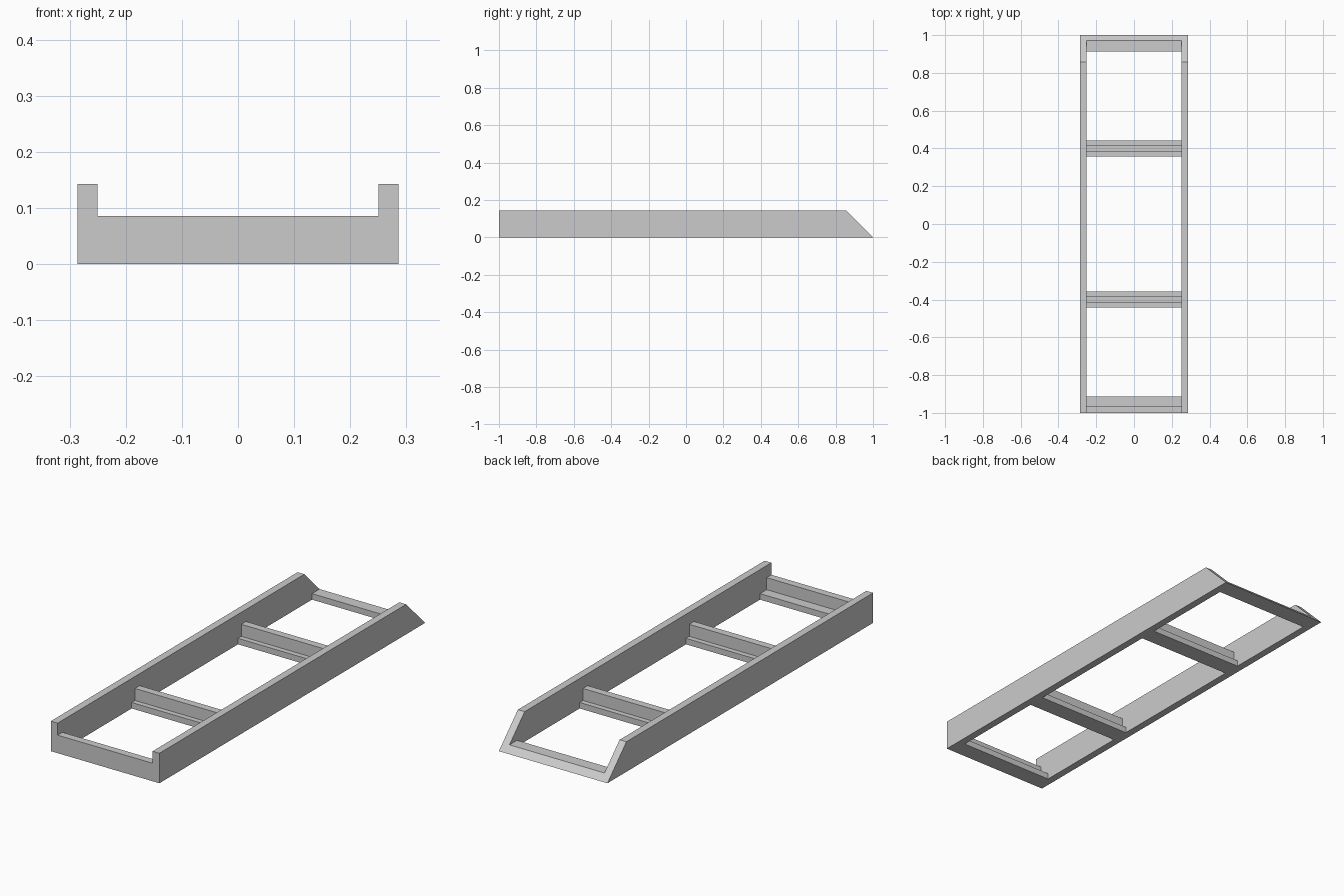
import bpy
import bmesh

cube = bpy.data.objects.get("Cube")
if cube:
    bpy.data.objects.remove(cube, do_unlink=True)

GREY = (0.6, 0.6, 0.6, 1)
mat = bpy.data.materials.new("plain grey")
mat.use_nodes = True
mat.diffuse_color = GREY
mat.node_tree.nodes["Principled BSDF"].inputs["Base Color"].default_value = GREY

HALF_W, RAIL, HEIGHT = 0.286, 0.0357, 0.143
WEB_H, FLANGE_H, FLANGE_W = 0.0857, 0.0286, 0.0857
INNER = HALF_W - RAIL


def extrude_profile(name, profile, x0, x1):
    """Sweep a closed (y, z) profile along x."""
    bm = bmesh.new()
    face = bm.faces.new([bm.verts.new((x0, y, z)) for y, z in profile])
    swept = bmesh.ops.extrude_face_region(bm, geom=[face])
    verts = [v for v in swept["geom"] if isinstance(v, bmesh.types.BMVert)]
    bmesh.ops.translate(bm, verts=verts, vec=(x1 - x0, 0, 0))
    bmesh.ops.recalc_face_normals(bm, faces=bm.faces)
    mesh = bpy.data.meshes.new(name)
    bm.to_mesh(mesh)
    bm.free()
    mesh.materials.append(mat)
    obj = bpy.data.objects.new(name, mesh)
    bpy.context.collection.objects.link(obj)


# Side rails with a mitred back end
rail = [(-1, 0), (1, 0), (1 - HEIGHT, HEIGHT), (-1, HEIGHT)]
extrude_profile("left_rail", rail, INNER, HALF_W)
extrude_profile("right_rail", rail, -HALF_W, -INNER)

# Front crossbar: upright board with a ledge behind it
extrude_profile("front_crossbar", [
    (-1, 0), (-1 + FLANGE_W, 0), (-1 + FLANGE_W, FLANGE_H),
    (-1 + RAIL, FLANGE_H), (-1 + RAIL, WEB_H), (-1, WEB_H)], -INNER, INNER)

# Middle crossbars: inverted T section
for name, y in (("front_middle_crossbar", -0.4), ("back_middle_crossbar", 0.4)):
    f, w = FLANGE_W / 2, RAIL / 2
    extrude_profile(name, [
        (y - f, 0), (y + f, 0), (y + f, FLANGE_H), (y + w, FLANGE_H),
        (y + w, WEB_H), (y - w, WEB_H), (y - w, FLANGE_H), (y - f, FLANGE_H)],
        -INNER, INNER)

# Back crossbar: low ledge sloped to match the rails
extrude_profile("back_crossbar", [
    (1 - FLANGE_W, 0), (1, 0), (1 - FLANGE_H, FLANGE_H),
    (1 - FLANGE_W, FLANGE_H)], -INNER, INNER)
